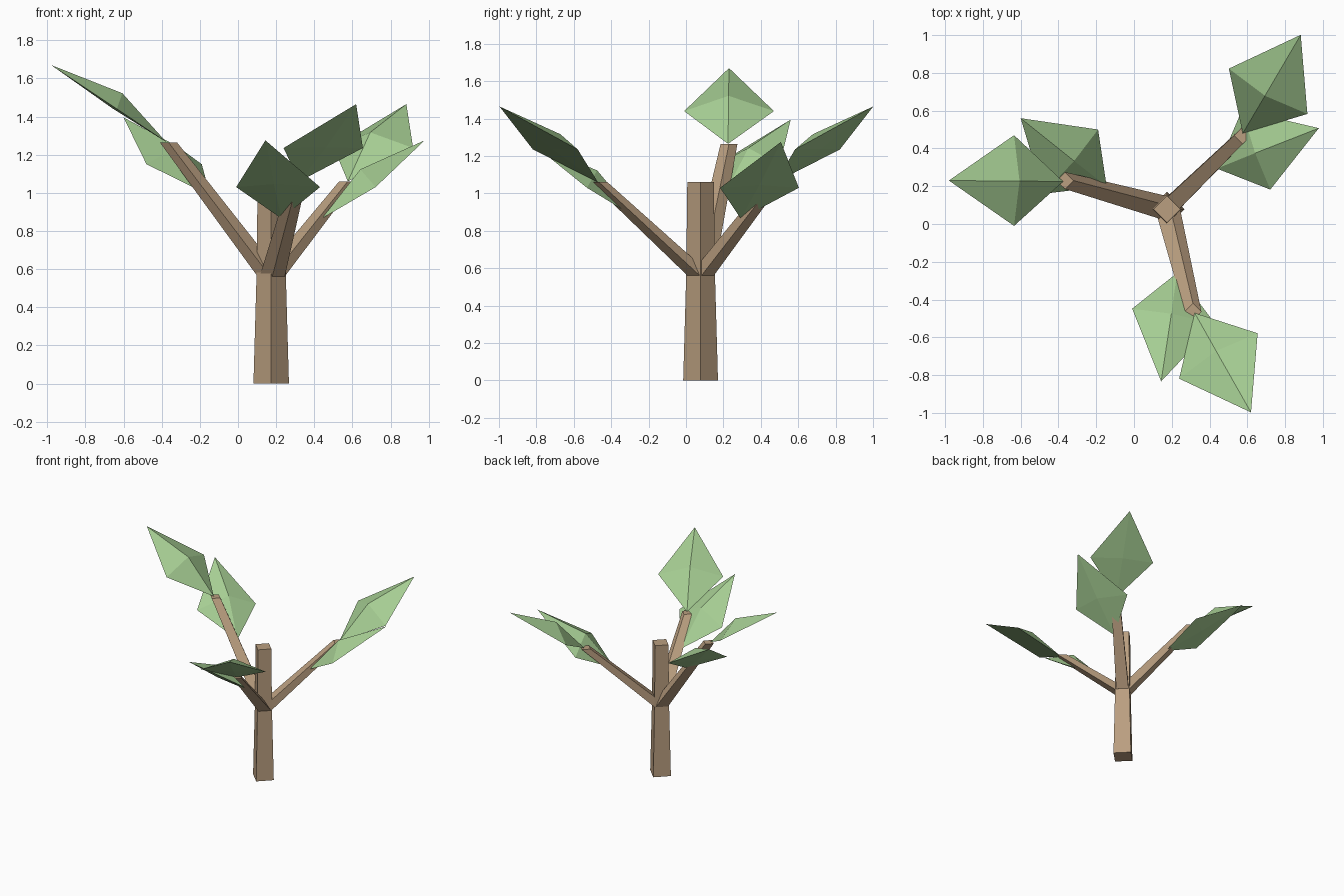
import bpy
import math
from mathutils import Vector, Matrix

cube = bpy.data.objects.get("Cube")
if cube:
    bpy.data.objects.remove(cube, do_unlink=True)


def make_material(name, color):
    mat = bpy.data.materials.new(name)
    mat.use_nodes = True
    mat.diffuse_color = color
    mat.node_tree.nodes["Principled BSDF"].inputs["Base Color"].default_value = color
    return mat


bark = make_material("bark brown", (0.49, 0.345, 0.215, 1))
green = make_material("leaf green", (0.385, 0.62, 0.295, 1))


def add_mesh(name, verts, faces, mat):
    mesh = bpy.data.meshes.new(name)
    mesh.from_pydata(verts, [], faces)
    mesh.materials.append(mat)
    obj = bpy.data.objects.new(name, mesh)
    bpy.context.collection.objects.link(obj)
    return obj


def add_limb(name, rings):
    """Four-sided limb through (centre, half diagonal) horizontal rings."""
    verts, faces = [], [(3, 2, 1, 0)]
    for center, radius in rings:
        for k in range(4):
            a = k * math.pi / 2
            verts.append(Vector(center) + radius * Vector((math.cos(a), math.sin(a), 0)))
    for r in range(len(rings) - 1):
        for k in range(4):
            n = (k + 1) % 4
            faces.append((4 * r + k, 4 * r + n, 4 * r + 4 + n, 4 * r + 4 + k))
    top = 4 * (len(rings) - 1)
    faces.append((top, top + 1, top + 2, top + 3))
    return add_mesh(name, verts, faces, bark)


def add_leaf(name, base, tip, side_a, side_b):
    """Closed kite-shaped leaf: raised middle on top, nearly flat underneath."""
    normal = (tip - base).cross(side_b - side_a).normalized()
    center = base.lerp(tip, 0.46)
    verts = [base, side_a, tip, side_b, center + 0.085 * normal, center - 0.01 * normal]
    faces = []
    for k in range(4):
        n = (k + 1) % 4
        faces += [(n, k, 4), (k, n, 5)]
    return add_mesh(name, verts, faces, green)


# Trunk
axis = Vector((0.174, 0.078, 0))
fork = axis + Vector((0, 0, 0.562))
add_limb("trunk", [(axis, 0.093), (fork, 0.077), (axis + Vector((0, 0, 1.06)), 0.071)])

# One branch layout, turned around the trunk for the other two
branch_end = Vector((-0.365, 0.23, 1.265))
outer_leaf = [Vector(p) for p in ((-0.375, 0.225, 1.265), (-0.98, 0.23, 1.67),
                                  (-0.635, 0.47, 1.44), (-0.635, -0.01, 1.44))]
inner_leaf = [Vector(p) for p in ((-0.145, 0.20, 0.985), (-0.60, 0.56, 1.395),
                                  (-0.19, 0.50, 1.15), (-0.48, 0.16, 1.15))]

# name, turn, branch drop, inner leaf drop, trunk face direction
layout = [("right", 0, 0, 0, 135),
          ("front", 120, 0.205, 0.12, -45),
          ("left", 240, 0.205, 0.12, 45)]

for name, turn, drop, inner_drop, facing in layout:
    spin = (Matrix.Translation(axis) @ Matrix.Rotation(math.radians(turn), 4, 'Z')
            @ Matrix.Translation(-axis))

    def place(points, lower):
        return [spin @ p - Vector((0, 0, lower)) for p in points]

    f = math.radians(facing)
    root = fork + 0.008 * Vector((math.cos(f), math.sin(f), 0))
    end = place([branch_end], drop)[0]
    add_limb(name + "_branch", [(root, 0.066), (end, 0.045)])
    add_leaf(name + "_outer_leaf", *place(outer_leaf, drop))
    add_leaf(name + "_inner_leaf", *place(inner_leaf, inner_drop))
